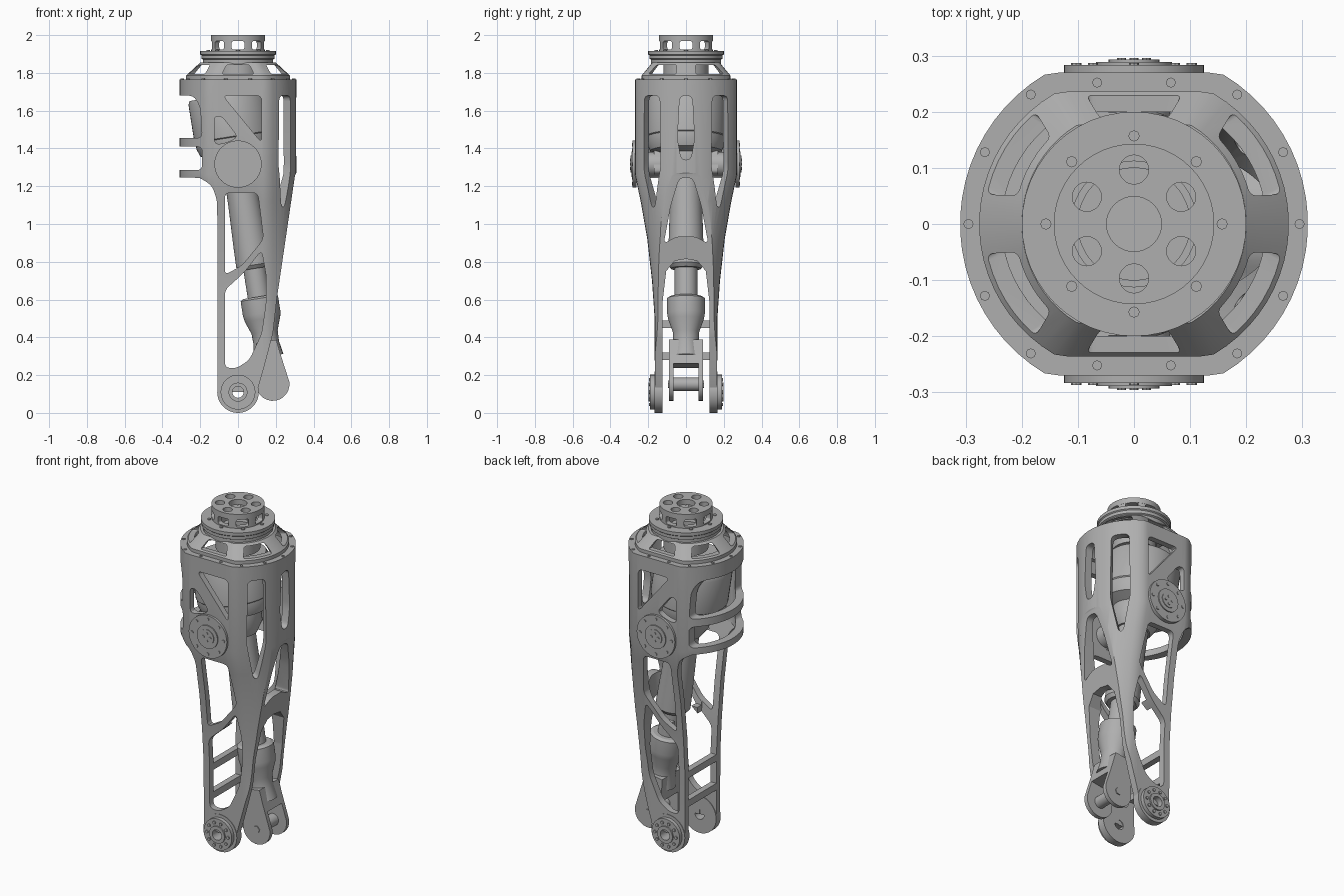
import bpy, bmesh
from math import sin, cos, pi, radians, sqrt
from mathutils import Matrix, Vector

cube = bpy.data.objects.get("Cube")
if cube:
    bpy.data.objects.remove(cube, do_unlink=True)

metal = bpy.data.materials.new("grey metal")
metal.use_nodes = True
GREY = (0.43, 0.43, 0.43, 1)
metal.diffuse_color = GREY
metal.node_tree.nodes["Principled BSDF"].inputs["Base Color"].default_value = GREY
parts = []


def loft(name, rings, closed=False, matrix=None):
    """Skin equal rings of points; cap the ends or close into a loop."""
    bm = bmesh.new()
    vs = [[bm.verts.new(p) for p in ring] for ring in rings]
    n = len(rings[0])
    pairs = list(zip(vs, vs[1:] + vs[:1])) if closed else list(zip(vs, vs[1:]))
    for a, b in pairs:
        for i in range(n):
            j = (i + 1) % n
            bm.faces.new((a[i], a[j], b[j], b[i]))
    if not closed:
        bm.faces.new(vs[0])
        bm.faces.new(vs[-1])
    if matrix:
        bm.transform(matrix)
    bmesh.ops.recalc_face_normals(bm, faces=bm.faces)
    mesh = bpy.data.meshes.new(name)
    bm.to_mesh(mesh)
    bm.free()
    mesh.materials.append(metal)
    ob = bpy.data.objects.new(name, mesh)
    bpy.context.collection.objects.link(ob)
    parts.append(ob)
    return ob


def prism(name, pts, a, b, axis="Y", matrix=None):
    place = {"X": lambda u, v, t: (t, u, v), "Y": lambda u, v, t: (u, t, v),
             "Z": lambda u, v, t: (u, v, t)}[axis]
    return loft(name, [[place(u, v, t) for u, v in pts] for t in (a, b)], matrix=matrix)


def circle(x, y, r, n=32):
    return [(x + r * cos(2 * pi * i / n), y + r * sin(2 * pi * i / n)) for i in range(n)]


def lathe(name, profile, closed=False, matrix=None):
    rings = [[(x, y, z) for x, y in circle(0, 0, r, 48)] for r, z in profile]
    return loft(name, rings, closed, matrix)


def rounded(pts, r):
    """Round the corners of a polygon."""
    out = []
    for i, p in enumerate(pts):
        p, q, s = Vector(p), Vector(pts[i - 1]), Vector(pts[(i + 1) % len(pts)])
        a = p + (q - p).normalized() * min(r, (q - p).length * 0.45)
        b = p + (s - p).normalized() * min(r, (s - p).length * 0.45)
        for k in range(5):
            t = k / 4
            out.append(tuple(a * (1 - t) ** 2 + p * 2 * t * (1 - t) + b * t * t))
    return out


def mirrored(half):
    """Complete an outline given on its +u side."""
    return half + [(-u, v) for u, v in reversed(half)]


def boolean(ob, cutter, operation="DIFFERENCE"):
    mod = ob.modifiers.new("cut", "BOOLEAN")
    mod.operation, mod.solver, mod.object = operation, "EXACT", cutter
    dg = bpy.context.evaluated_depsgraph_get()
    mesh = bpy.data.meshes.new_from_object(ob.evaluated_get(dg))
    ob.modifiers.clear()
    ob.data = mesh
    parts.remove(cutter)
    bpy.data.objects.remove(cutter, do_unlink=True)


def section(rx, ry, z, n=64):
    """Circle with flattened front and back."""
    k = 0.87
    ring = []
    for i in range(n):
        a = 2 * pi * (i + 0.5) / n
        ring.append((rx * cos(a), max(-k, min(k, sin(a))) / k * ry, z))
    return ring


def turn(deg):
    return Matrix.Rotation(radians(deg), 4, "Z")


# Main frame: outer hull trimmed by its front outline
widths = [(0.27, 1.765), (0.27, 1.26), (0.24, 1.12), (0.205, 0.92), (0.18, 0.7),
          (0.166, 0.5), (0.165, 0.1)]
frame = loft("leg_frame", [section(0.31, w, z) for w, z in widths])
outline = [(-0.4, 1.8), (-0.4, 1.245), (-0.2, 1.245), (-0.135, 1.2), (-0.11, 1.12),
           (-0.108, 0.11), (0.1, 0.11), (0.14, 0.25), (0.185, 0.42), (0.205, 0.6),
           (0.305, 1.28), (0.4, 1.3), (0.4, 1.8)]
boolean(frame, prism("outline", rounded(outline, 0.03), -0.5, 0.5), "INTERSECT")

# Hollow interior, open right side and the arch between the lower arms
inner = [(0.265, 0.235, 1.8), (0.265, 0.235, 1.26), (0.235, 0.205, 1.12),
         (0.205, 0.17, 0.92), (0.18, 0.145, 0.75)]
boolean(frame, loft("hollow", [section(*s) for s in inner]))
boolean(frame, prism("side_gap", mirrored([(w - 0.036, min(z, 1.243)) for w, z in widths[1:]]
                                          + [(0.125, -0.1)]), -0.4, 0.0, "X"))
arch = [(0.0, 0.815), (0.06, 0.805), (0.105, 0.75), (0.125, 0.58), (0.125, -0.1)]
boolean(frame, prism("arch", arch + [(-u, v) for u, v in reversed(arch[1:])], -0.5, 0.5, "X"))

# Openings through the front and back plates
openings = [
    [(-0.08, 1.68), (0.125, 1.68), (0.125, 1.43)],
    [(-0.125, 1.57), (-0.085, 1.57), (0.0, 1.46), (-0.06, 1.43), (-0.125, 1.42)],
    [(-0.07, 1.165), (0.105, 1.165), (0.135, 0.92), (0.02, 0.78), (-0.07, 0.73)],
    [(-0.07, 0.65), (0.03, 0.74), (0.125, 0.86), (0.15, 0.72), (0.148, 0.58),
     (0.125, 0.42), (0.06, 0.28), (-0.01, 0.235), (-0.07, 0.24)],
    [(-0.4, 1.68), (-0.235, 1.68), (-0.2, 1.62), (-0.19, 1.455), (-0.4, 1.455)],
    [(-0.4, 1.41), (-0.19, 1.41), (-0.19, 1.285), (-0.4, 1.285)],
]
for pts in openings:
    boolean(frame, prism("opening", rounded(pts, 0.03), -0.5, 0.5))

# Slots in the curved side
corner_slot = mirrored([(0.05, 1.68), (0.055, 1.3), (0.012, 1.09)])
for deg in (-36, 36):
    boolean(frame, prism("slot", rounded(corner_slot, 0.03), 0.1, 0.5, "X", turn(deg)))
for pts in (mirrored([(0.033, 1.68), (0.045, 1.45), (0.025, 1.34)]),
            mirrored([(0.035, 1.245), (0.08, 1.1), (0.118, 0.895), (0.05, 0.935)])):
    boolean(frame, prism("slot", rounded(pts, 0.03), 0.05, 0.5, "X"))

# Hip joint covers, trunnions and ankle bearings on both sides
HIP, ANKLE = 1.317, 0.11
for side, s in (("front", -1), ("back", 1)):
    def disc(name, x, z, r, y0, y1, n=40):
        return prism(f"{side}_{name}", circle(x, z, r, n), s * y0, s * y1)

    disc("hip_cover", 0, HIP, 0.125, 0.262, 0.283)
    disc("hip_ring", 0, HIP, 0.068, 0.28, 0.289)
    disc("hip_hub", 0, HIP, 0.045, 0.28, 0.293)
    disc("trunnion", 0, HIP, 0.065, 0.1, 0.265)
    for x, z in circle(0, HIP, 0.103, 8):
        disc("hip_bolt", x, z, 0.009, 0.28, 0.287, 8)
    for x, z in circle(0, HIP, 0.022, 4):
        disc("hub_bolt", x, z, 0.008, 0.29, 0.296, 8)
    foot = disc("ankle_plate", 0, ANKLE, 0.11, 0.125, 0.168)
    boolean(foot, disc("bore", 0, ANKLE, 0.03, 0.1, 0.2))
    bearing = disc("ankle_bearing", 0, ANKLE, 0.092, 0.16, 0.19)
    boolean(bearing, disc("bore", 0, ANKLE, 0.03, 0.1, 0.25))
    hub = disc("ankle_hub", 0, ANKLE, 0.05, 0.185, 0.198)
    boolean(hub, disc("bore", 0, ANKLE, 0.03, 0.1, 0.25))
    for x, z in circle(0, ANKLE, 0.069, 10):
        disc("ankle_bolt", x, z, 0.009, 0.185, 0.196, 8)

# Cross bars joining the lower arms
for z in (0.3, 0.47):
    prism("cross_bar", [(-0.108, z - 0.02), (-0.072, z - 0.02), (-0.072, z + 0.02),
                        (-0.108, z + 0.02)], -0.14, 0.14)

# Vented cover on top of the frame
dome = loft("top_cover", [section(0.276, 0.236, 1.755), section(0.276, 0.236, 1.785),
                          section(0.2, 0.178, 1.855)])
boolean(dome, loft("dome_inside", [section(0.255, 0.215, 1.74), section(0.25, 0.21, 1.775),
                                   section(0.175, 0.155, 1.87)]))
vent = rounded(mirrored([(0.06, 1.843), (0.085, 1.793)]), 0.012)
for k in range(6):
    boolean(dome, prism("vent", vent, 0.12, 0.45, "X", turn(30 + 60 * k)))
for x, y in circle(0, 0, 0.295, 14):
    y = max(-0.252, min(0.252, y))
    prism("rim_bolt", circle(x, y, 0.009, 8), 1.76, 1.769, "Z")

# Rotary flange and slotted turret
lathe("top_flange", [(0.1, 1.845), (0.185, 1.845), (0.185, 1.87), (0.194, 1.875),
                     (0.194, 1.893), (0.2, 1.898), (0.2, 1.917), (0.1, 1.917)], True)
lathe("flange_bearing", [(0.07, 1.74), (0.12, 1.74), (0.12, 1.86), (0.07, 1.86)], True)
turret = lathe("turret_wall", [(0.112, 1.91), (0.142, 1.91), (0.142, 1.975), (0.112, 1.975)], True)
slot = rounded(mirrored([(0.034, 1.968), (0.034, 1.924)]), 0.012)
for k in range(8):
    boolean(turret, prism("slot", slot, 0.07, 0.3, "X", turn(45 * k)))
cap = prism("turret_cap", circle(0, 0, 0.143, 48), 1.968, 2.0, "Z")
boolean(cap, prism("bore", circle(0, 0, 0.049), 1.9, 2.1, "Z"))
for k in range(6):
    a = radians(30 + 60 * k)
    boolean(cap, prism("bore", circle(0.097 * cos(a), 0.097 * sin(a), 0.026, 20), 1.9, 2.1, "Z"))
for x, y in circle(0, 0, 0.157, 8):
    prism("flange_bolt", circle(x, y, 0.01, 8), 1.91, 1.922, "Z")

# Tilted linear actuator hanging from the hip axis
tilt = Matrix.Translation((0, 0, HIP)) @ Matrix.Rotation(radians(-9), 4, "Y")
lathe("actuator_motor", [(0.17, 0.37), (0.2, 0.37), (0.21, 0.35), (0.21, 0.15), (0.205, 0.145),
                         (0.205, 0.11), (0.19, 0.07), (0.13, 0.05), (0.13, -0.02),
                         (0.095, -0.08)], matrix=tilt)
lathe("actuator_sleeve", [(0.085, 0.0), (0.085, -0.2), (0.093, -0.45), (0.095, -0.54),
                          (0.08, -0.56)], matrix=tilt)
lathe("actuator_rod", [(0.06, -0.5), (0.06, -0.8)], matrix=tilt)
lathe("rod_end", [(0.085, -0.71), (0.1, -0.72), (0.1, -0.8), (0.095, -0.83), (0.07, -0.9),
                  (0.068, -0.96), (0.08, -1.03)], matrix=tilt)
for s in (-1, 1):
    prism("motor_yoke", rounded(mirrored([(0.05, 0.09), (0.07, -0.06)]), 0.03),
          s * 0.11, s * 0.17, matrix=tilt)

# Fork at the lower end of the actuator
LOW = -1.18
tip = [(0.088 * cos(a * pi / 12), LOW - 0.088 * sin(a * pi / 12)) for a in range(13)]
fork = prism("rod_fork", [(0.055, -0.95), (0.065, -1.03)] + tip + [(-0.065, -1.03), (-0.055, -0.95)],
             -0.09, 0.09, matrix=tilt)
boolean(fork, prism("fork_gap", [(-0.2, -1.08), (0.2, -1.08), (0.2, -1.4), (-0.2, -1.4)],
                    -0.066, 0.066, matrix=tilt))
prism("fork_pin", circle(0, LOW, 0.035), -0.08, 0.08, matrix=tilt)
prism("fork_bolt", circle(0, LOW, 0.022, 6), -0.095, 0.095, matrix=tilt)

# Smooth curved surfaces, keep edges sharp
for ob in bpy.context.selected_objects:
    ob.select_set(False)
for ob in parts:
    ob.select_set(True)
bpy.context.view_layer.objects.active = frame
bpy.ops.object.shade_smooth_by_angle(angle=radians(32))
